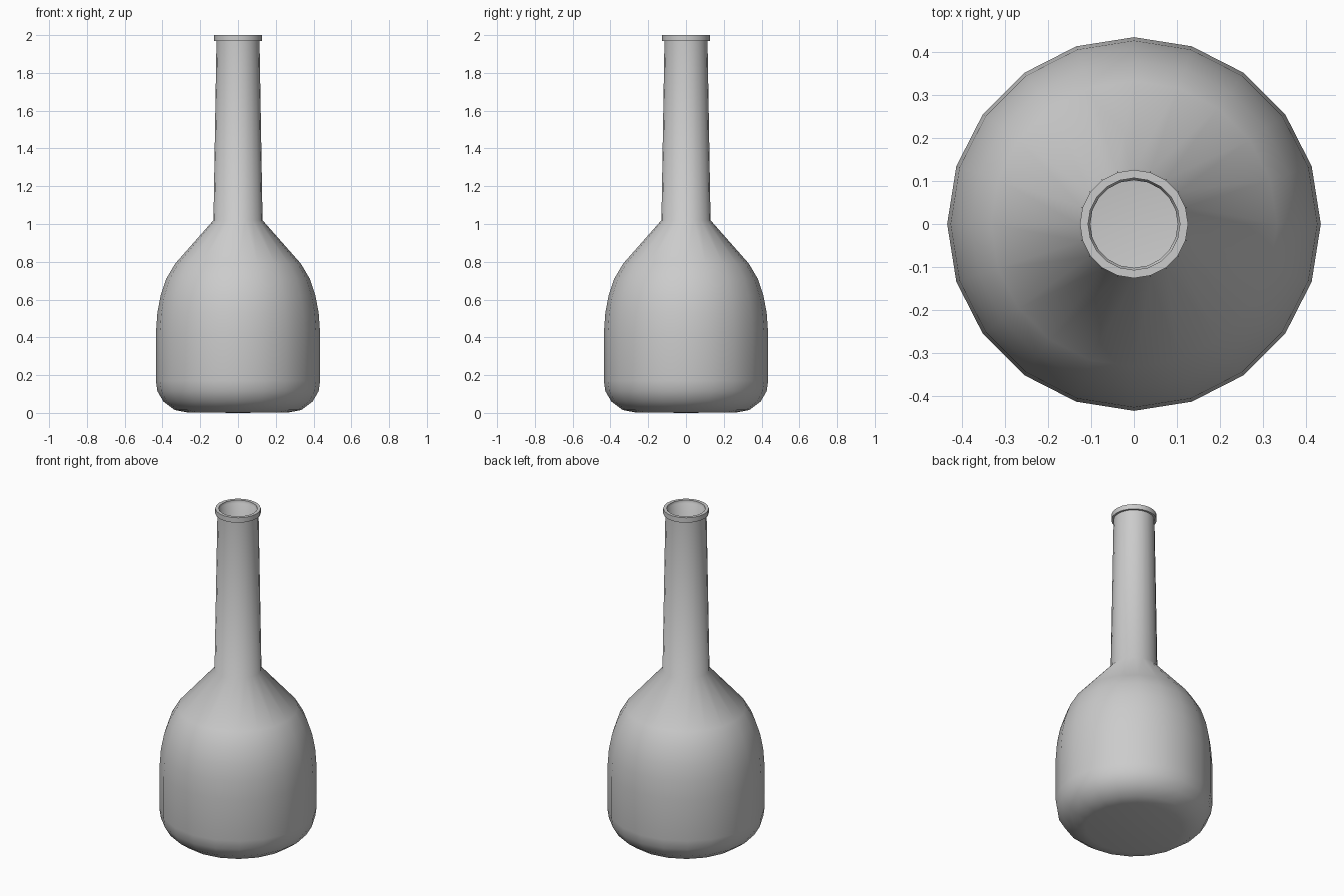
import bpy, bmesh, math

if "Cube" in bpy.data.objects:
    bpy.data.objects.remove(bpy.data.objects["Cube"])

SIDES = 20


def lathe(name, profile):
    """Revolve a closed (radius, height) profile around z."""
    bm = bmesh.new()
    verts = [bm.verts.new((r, 0, z)) for r, z in profile]
    edges = [bm.edges.new(pair) for pair in zip(verts, verts[1:])]
    bmesh.ops.spin(bm, geom=verts + edges, cent=(0, 0, 0), axis=(0, 0, 1),
                   angle=2 * math.pi, steps=SIDES, use_duplicate=False)
    bmesh.ops.remove_doubles(bm, verts=bm.verts, dist=0.0005)
    bmesh.ops.recalc_face_normals(bm, faces=bm.faces)
    mesh = bpy.data.meshes.new(name)
    bm.to_mesh(mesh)
    bm.free()
    obj = bpy.data.objects.new(name, mesh)
    bpy.context.collection.objects.link(obj)
    bpy.ops.object.select_all(action='DESELECT')
    obj.select_set(True)
    bpy.context.view_layer.objects.active = obj
    bpy.ops.object.shade_smooth_by_angle(angle=math.radians(50))
    return obj


# Outer wall: base, rounded heel, body, shoulder
body = [(0, 0), (0.27, 0.003), (0.335, 0.015), (0.395, 0.06), (0.427, 0.115),
        (0.435, 0.17), (0.435, 0.42), (0.427, 0.53), (0.41, 0.62),
        (0.38, 0.71), (0.333, 0.79), (0.13, 1.02)]

# Tapered neck, projecting lip and small step inside the mouth
neck = [(0.114, 1.97), (0.126, 1.97), (0.126, 2.0), (0.107, 2.0),
        (0.107, 1.983), (0.102, 1.978)]

# Inner wall, back down to the floor
inside = [(0.115, 1.025), (0.32, 0.785), (0.367, 0.703), (0.396, 0.616),
          (0.413, 0.528), (0.42, 0.42), (0.42, 0.17), (0.385, 0.07),
          (0.27, 0.018), (0, 0.015)]

lathe("bottle", body + neck + inside)
